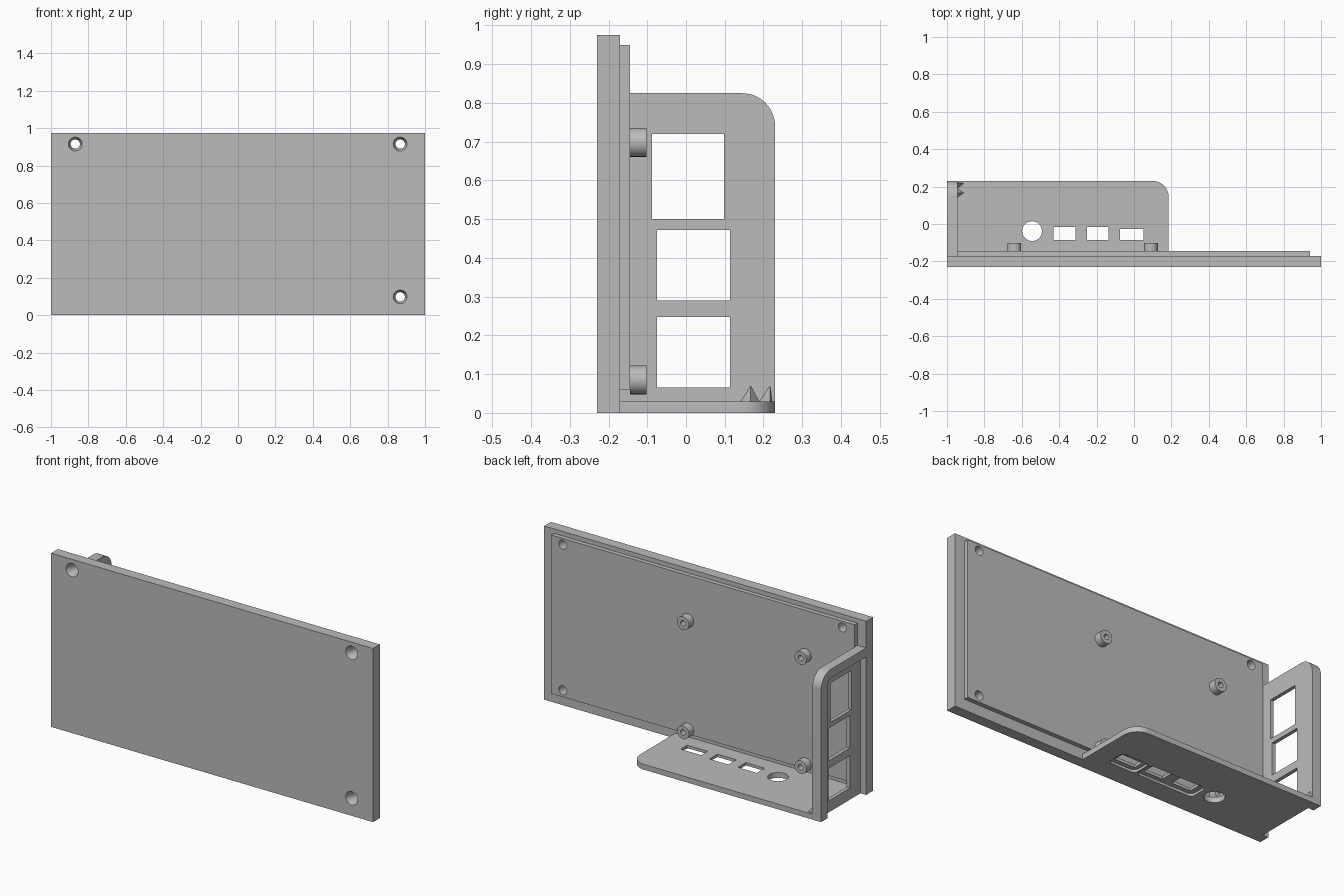
import bpy, bmesh, math
from mathutils import Vector

if "Cube" in bpy.data.objects:
    bpy.data.objects.remove(bpy.data.objects["Cube"], do_unlink=True)

grey = bpy.data.materials.new("light_grey_plastic")
grey.use_nodes = True
colour = (0.5, 0.5, 0.5, 1)
grey.diffuse_color = colour
grey.node_tree.nodes["Principled BSDF"].inputs["Base Color"].default_value = colour


def finish(name, bm):
    bmesh.ops.recalc_face_normals(bm, faces=bm.faces)
    mesh = bpy.data.meshes.new(name)
    bm.to_mesh(mesh)
    bm.free()
    mesh.materials.append(grey)
    obj = bpy.data.objects.new(name, mesh)
    bpy.context.collection.objects.link(obj)
    return obj


def prism(name, points, axis, lo, hi):
    """Extrude a flat outline along an axis (0 = x, 1 = y, 2 = z)."""
    bm = bmesh.new()

    def place(p, d):
        c = list(p)
        c.insert(axis, d)
        return bm.verts.new(c)
    face = bm.faces.new([place(p, lo) for p in points])
    new = bmesh.ops.extrude_face_region(bm, geom=[face])["geom"]
    shift = Vector((0, 0, 0))
    shift[axis] = hi - lo
    bmesh.ops.translate(bm, vec=shift, verts=[v for v in new if isinstance(v, bmesh.types.BMVert)])
    return finish(name, bm)


def rect(a0, a1, b0, b1):
    return [(a0, b0), (a1, b0), (a1, b1), (a0, b1)]


def arc(ca, cb, r, start, end, n):
    return [(ca + r * math.cos(math.radians(start + (end - start) * i / n)),
             cb + r * math.sin(math.radians(start + (end - start) * i / n))) for i in range(n + 1)]


def one_round(a0, a1, b0, b1, r):
    """Rectangle with only the high corner rounded."""
    return [(a0, b0), (a1, b0)] + arc(a1 - r, b1 - r, r, 0, 90, 12) + [(a0, b1)]


def all_round(a0, a1, b0, b1, r):
    return (arc(a1 - r, b1 - r, r, 0, 90, 5) + arc(a0 + r, b1 - r, r, 90, 180, 5)
            + arc(a0 + r, b0 + r, r, 180, 270, 5) + arc(a1 - r, b0 + r, r, 270, 360, 5))


def circle(a, b, r, n=32):
    return arc(a, b, r, 0, 360 - 360 / n, n - 1)


def cone_y(name, x, z, y0, y1, r0, r1):
    bm = bmesh.new()
    rings = [[bm.verts.new((px, y, pz)) for px, pz in circle(x, z, r)]
             for y, r in ((y0, r0), (y1, r1))]
    n = len(rings[0])
    for i in range(n):
        j = (i + 1) % n
        bm.faces.new((rings[0][i], rings[0][j], rings[1][j], rings[1][i]))
    for ring in rings:
        bm.faces.new(ring)
    return finish(name, bm)


def cut(obj, cutters):
    for c in cutters:
        c.hide_render = True
        mod = obj.modifiers.new("cut", "BOOLEAN")
        mod.operation = "DIFFERENCE"
        mod.solver = "EXACT"
        mod.object = c
    bpy.context.view_layer.objects.active = obj
    for mod in list(obj.modifiers):
        bpy.ops.object.modifier_apply(modifier=mod.name)
    for c in cutters:
        bpy.data.objects.remove(c, do_unlink=True)


def smooth(obj):
    bpy.ops.object.select_all(action="DESELECT")
    obj.select_set(True)
    bpy.context.view_layer.objects.active = obj
    bpy.ops.object.shade_smooth_by_angle(angle=math.radians(30))


FRONT, BACK, PANEL, REAR = -0.23, -0.17, -0.145, 0.23
WALL = -0.945
parts = []

# Front plate and raised inner panel, drilled with countersunk screw holes
plate = prism("front_plate", rect(-1, 1, 0, 0.975), 1, FRONT, BACK)
panel = prism("inner_panel", rect(WALL, 0.94, 0.06, 0.95), 1, BACK, PANEL)
screws = [(-0.87, 0.915), (0.867, 0.915), (0.867, 0.098)]
for part in (plate, panel):
    cut(part, [prism("drill", circle(x, z, 0.025), 1, -0.3, 0) for x, z in screws])
cut(plate, [cone_y("countersink", x, z, FRONT - 0.002, FRONT + 0.03, 0.038, 0.025) for x, z in screws])
parts += [plate, panel]

# Side wall: thin web with a thick rim on its top and rear, and three windows
wall = prism("side_wall", one_round(BACK, REAR, 0, 0.825, 0.085), 0, -1, WALL)
cutters = [prism("recess", one_round(BACK - 0.01, 0.175, -0.1, 0.775, 0.035), 0, -1.1, -0.965)]
for y0, y1, z0, z1 in ((-0.088, 0.098, 0.5, 0.72), (-0.075, 0.113, 0.29, 0.472),
                       (-0.075, 0.113, 0.065, 0.247)):
    cutters.append(prism("window", rect(y0, y1, z0, z1), 0, -1.1, -0.9))
cut(wall, cutters)
parts.append(wall)

# Bottom shelf: port openings with shallow recesses underneath
shelf = prism("bottom_shelf", one_round(WALL, 0.185, BACK, REAR, 0.085), 2, 0, 0.03)
cutters = [prism("round_port", circle(-0.545, -0.038, 0.053), 2, -0.1, 0.1)]
for x0, x1, y0 in ((-0.43, -0.312, -0.085), (-0.252, -0.135, -0.085), (-0.075, 0.052, -0.085)):
    y1 = -0.028 if x0 > -0.1 else -0.015
    cutters.append(prism("port", rect(x0, x1, y0, y1), 2, -0.1, 0.1))
for x0, x1 in ((-0.46, -0.105), (-0.097, 0.073)):
    cutters.append(prism("port_recess", all_round(x0, x1, -0.11, 0, 0.025), 2, -0.1, 0.014))
cut(shelf, cutters)
parts.append(shelf)

# Four hollow standoffs on the inner panel
for x in (-0.64, 0.09):
    for z in (0.085, 0.698):
        post = prism("standoff", circle(x, z, 0.037), 1, PANEL, -0.102)
        cut(post, [prism("bore", circle(x, z, 0.015), 1, PANEL + 0.005, 0)])
        parts.append(post)

# Small pointed gussets in the corner between wall and shelf
for y0, y1, tip in ((0.142, 0.188, 0.167), (0.19, 0.222, 0.217)):
    bm = bmesh.new()
    a, b, top, out = [bm.verts.new(p) for p in ((WALL, y0, 0.03), (WALL, y1, 0.03),
                                                (WALL, tip, 0.07), (-0.91, tip, 0.03))]
    for f in ((a, b, top), (a, b, out), (a, top, out), (b, top, out)):
        bm.faces.new(f)
    finish("corner_gusset", bm)

for part in parts:
    smooth(part)
